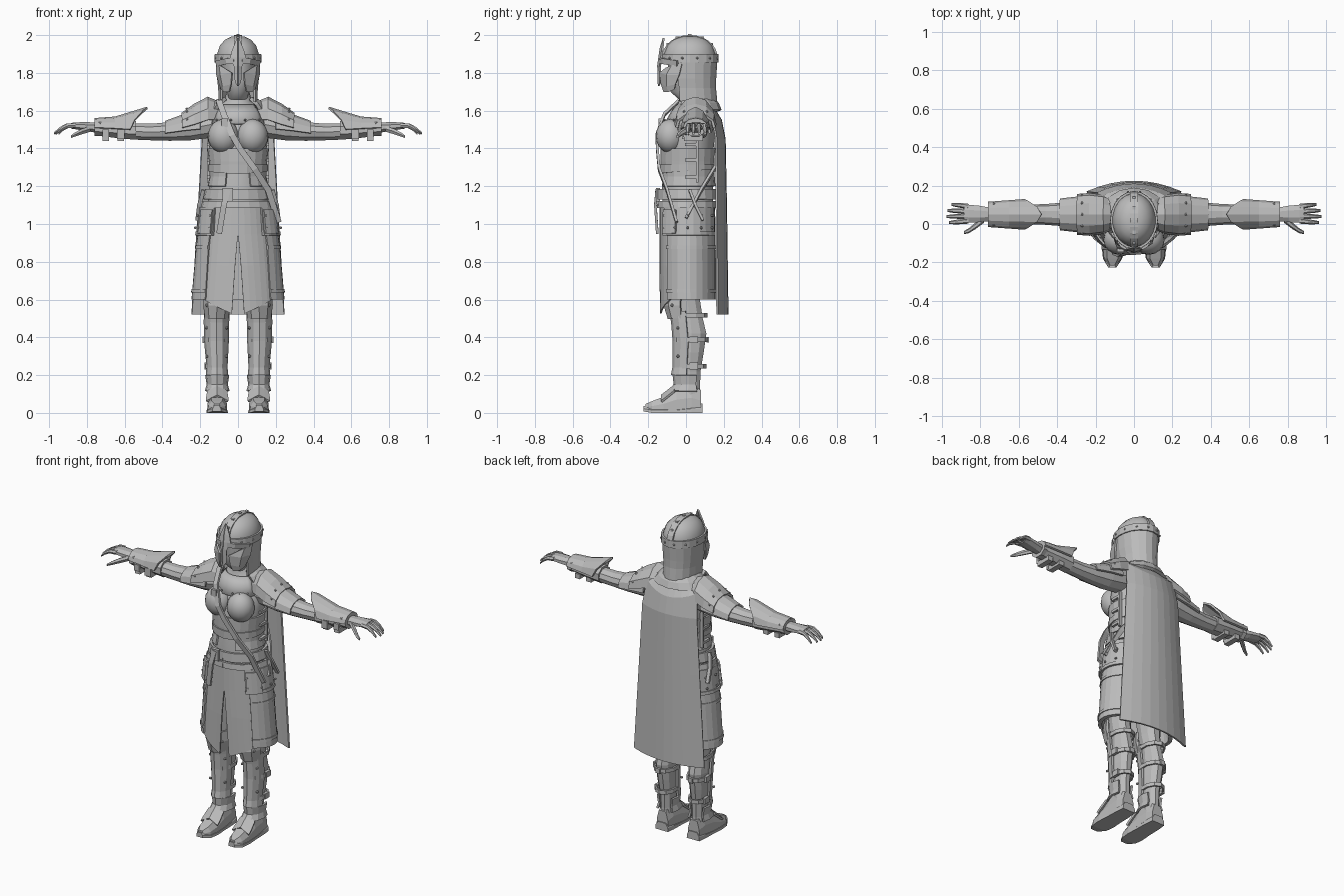
import bpy, bmesh, math
from mathutils import Vector

steel = bpy.data.materials.new("plain grey")
steel.diffuse_color = (0.5, 0.5, 0.5, 1)


def finish(name, bm, thick=0, mirror=False, smooth=0):
    bmesh.ops.recalc_face_normals(bm, faces=bm.faces[:])
    me = bpy.data.meshes.new(name)
    bm.to_mesh(me)
    bm.free()
    me.materials.append(steel)
    ob = bpy.data.objects.new(name, me)
    bpy.context.collection.objects.link(ob)
    if smooth:
        bpy.ops.object.select_all(action='DESELECT')
        ob.select_set(True)
        bpy.context.view_layer.objects.active = ob
        bpy.ops.object.shade_smooth_by_angle(angle=math.radians(smooth))
    if thick:
        m = ob.modifiers.new("thickness", 'SOLIDIFY')
        m.thickness, m.offset = thick, 0
    if mirror:
        ob.modifiers.new("mirror", 'MIRROR')
    return ob


def add_grid(bm, rows, closed=False):
    vs = [[bm.verts.new(p) for p in r] for r in rows]
    n = len(rows[0])
    for a, b in zip(vs, vs[1:]):
        for i in range(n if closed else n - 1):
            j = (i + 1) % n
            bm.faces.new((a[i], a[j], b[j], b[i]))
    if closed:
        bm.faces.new(vs[0])
        bm.faces.new(vs[-1])


def grid(name, rows, closed=False, **kw):
    bm = bmesh.new()
    add_grid(bm, rows, closed)
    return finish(name, bm, **kw)


def on(z, rx, ry, cy, a, cx=0):
    """Point on a level ellipse; angle 0 faces the front."""
    a = math.radians(a)
    return (cx + rx * math.sin(a), cy - ry * math.cos(a), z)


def loft_z(name, stations, n=16, **kw):
    """Closed body from (z, rx, ry, cy, cx) rings."""
    rows = [[on(*s[:4], 360 * (i + .5) / n, s[4] if len(s) > 4 else 0) for i in range(n)] for s in stations]
    return grid(name, rows, True, **kw)


def shell(name, stations, a0, a1, n=8, thick=.012, drop=0, **kw):
    """Curved plate through (z, rx, ry, cy, cx) arcs; drop lowers the front of the hem."""
    rows = []
    for k, s in enumerate(stations):
        row = []
        for i in range(n + 1):
            p = list(on(*s[:4], a0 + (a1 - a0) * i / n, s[4] if len(s) > 4 else 0))
            if k == len(stations) - 1:
                p[2] -= drop * (1 - i / n)
            row.append(p)
        rows.append(row)
    return grid(name, rows, thick=thick, **kw)


def ring_x(x, cy, cz, ry, rz, n=10):
    return [(x, cy + ry * math.sin(t), cz + rz * math.cos(t)) for t in (math.tau * (i + .5) / n for i in range(n))]


def loft_x(name, stations, n=10, **kw):
    return grid(name, [ring_x(*s, n) for s in stations], True, **kw)


def strap(name, pts, width, thick=.014, **kw):
    """Flat ribbon along a path, its width lying in the x-z plane."""
    pts, rows = [Vector(p) for p in pts], []
    for i, p in enumerate(pts):
        d = pts[min(i + 1, len(pts) - 1)] - pts[max(i - 1, 0)]
        w = Vector((-d.z, 0, d.x)).normalized() * width / 2
        rows.append([p - w, p + w])
    return grid(name, rows, thick=thick, **kw)


def boxes(name, items, **kw):
    bm = bmesh.new()
    for c, s in items:
        vs = bmesh.ops.create_cube(bm, size=1)['verts']
        for v in vs:
            v.co = Vector((v.co.x * s[0] + c[0], v.co.y * s[1] + c[1], v.co.z * s[2] + c[2]))
    return finish(name, bm, **kw)


def rivets(name, pts, r=.008, **kw):
    bm = bmesh.new()
    for p in pts:
        vs = bmesh.ops.create_icosphere(bm, subdivisions=1, radius=r)['verts']
        bmesh.ops.translate(bm, verts=vs, vec=p)
    return finish(name, bm, **kw)


M = dict(mirror=True)

# Head and helmet
loft_z("face", [(1.66, .05, .06, .02), (1.7, .06, .075, -.01), (1.76, .085, .1, .005), (1.88, .095, .11, .01)], 12, smooth=40)
dome = [(1.86, .112, .138, .02), (1.9, .112, .138, .02), (1.945, .097, .12, .02), (1.975, .07, .09, .02), (1.992, .035, .045, .02)]
loft_z("helmet_dome", dome, 20, smooth=40)
shell("helmet_band", [(1.855, .118, .146, .02), (1.9, .117, .145, .02)], 0, 360, 20)
ridge = [(math.radians(8 + 164 * i / 12)) for i in range(13)]
grid("helmet_ridge", [[(s * .02, .02 - .142 * math.cos(t), 1.88 + .115 * math.sin(t)) for s in (-1, 1)] for t in ridge], thick=.012)
boxes("ridge_studs", [((0, .02 - .14 * math.cos(t), 1.885 + .114 * math.sin(t)), (.016, .02, .012)) for t in ridge[2:-1:2]])
grid("nose_guard", [[(0, -.118, 1.985), (.003, -.118, 1.985)], [(0, -.135, 1.93), (.03, -.125, 1.92)],
                    [(0, -.142, 1.88), (.04, -.13, 1.88)], [(0, -.148, 1.84), (.018, -.138, 1.83)],
                    [(0, -.145, 1.73), (.014, -.135, 1.75)]], thick=.01, **M)
strap("brow_ridge", [(.02, -.136, 1.865), (.06, -.118, 1.862), (.112, -.045, 1.85)], .03, **M)
grid("cheek_guard", [[(.112, -.02, 1.85), (.095, -.075, 1.84), (.07, -.105, 1.825)],
                     [(.11, -.035, 1.79), (.09, -.1, 1.79), (.03, -.137, 1.8)],
                     [(.095, -.055, 1.74), (.078, -.1, 1.73), (.035, -.128, 1.74)],
                     [(.085, -.06, 1.715), (.07, -.09, 1.7), (.045, -.115, 1.7)]], thick=.012, **M)
shell("neck_curtain", [(1.87, .113, .14, .02), (1.77, .106, .134, .02), (1.72, .1, .128, .025), (1.645, .098, .13, .03)], 62, 298, 12)
rivets("helmet_rivets", [on(1.878, .122, .152, .02, a) for a in range(15, 360, 30)], .007)

# Torso, corset and chest
loft_z("torso", [(1.1, .16, .135, .01), (1.2, .15, .138, .008), (1.27, .138, .13, .01), (1.35, .142, .13, .012),
                 (1.46, .162, .135, .02), (1.55, .16, .118, .04), (1.61, .125, .09, .05), (1.645, .075, .07, .045),
                 (1.72, .055, .055, .03)], 18, smooth=35)
bm = bmesh.new()
for v in bmesh.ops.create_uvsphere(bm, u_segments=16, v_segments=10, radius=.082)['verts']:
    v.co = Vector((v.co.x + .077, v.co.y * .95 - .082, v.co.z * 1.1 + 1.465))
finish("breast_plate", bm, smooth=60, **M)
shell("corset_upper", [(1.4, .157, .142, .012), (1.33, .149, .14, .01), (1.3, .147, .138, .01)], 0, 360, 20, .01)
shell("corset_edge", [(1.315, .153, .145, .01), (1.295, .152, .144, .01)], 0, 180, 10, drop=.03, **M)
shell("corset_lower", [(1.31, .146, .137, .01), (1.25, .146, .137, .01), (1.2, .156, .143, .008)], 25, 335, 18, .01)
shell("collar_plate", [(1.63, .095, .085, .04), (1.59, .125, .115, .04), (1.53, .15, .14, .03)], -65, 65, 8, smooth=40)
shell("scarf", [(1.665, .085, .085, .045), (1.635, .13, .115, .05), (1.6, .16, .12, .06)], 50, 310, 10, .02)
strap("side_lacing", [(.155, .06, 1.45), (.155, .06, 1.22)], .02, **M)
boxes("side_buckles", [((.155, .03, z), (.02, .07, .016)) for z in (1.25, 1.34, 1.42)], **M)
rivets("chest_rivets", [on(1.55, .147, .146, .03, a) for a in (15, 32, 50)], .007, **M)

# Shoulder belt round front and back
strap("baldric_front", [(-.1, -.04, 1.65), (-.075, -.115, 1.58), (-.03, -.155, 1.47), (.01, -.152, 1.4), (.09, -.142, 1.29),
                        (.16, -.1, 1.18), (.215, -.05, 1.01)], .032)
strap("baldric_back", [(-.1, -.04, 1.65), (-.11, .1, 1.6), (-.04, .155, 1.45), (.08, .155, 1.3), (.165, .08, 1.18), (.21, 0, 1.03)], .03)
boxes("baldric_buckle", [((-.07, -.135, 1.53), (.035, .02, .055))])

# Belt
shell("waist_belt", [(1.185, .166, .15, .008), (1.13, .177, .152, .008)], 0, 360, 20, .016)
shell("hip_belt", [(1.12, .182, .152, .008), (1.085, .191, .155, .008)], 0, 360, 20, .014)
boxes("belt_buckle", [((-.055, -.148, 1.155), (.055, .022, .07))])
strap("belt_tail", [(-.055, -.155, 1.18), (-.075, -.162, 1.1), (-.1, -.152, .95)], .03)
strap("side_tail", [(.182, .02, 1.18), (.205, .05, 1.1), (.215, .09, 1.02)], .022, **M)

# Skirt cloth with a front slit
line = [(1.12, .175, .14, .008), (.95, .195, .142, .01), (.78, .212, .143, .01), (.6, .228, .143, .012)]
shell("skirt_back", line, 42, 180, 12, .01, **M)
rows = []
for k, (s, a0) in enumerate(zip(line, (0, 0, 4, 8))):
    rows.append([on(s[0] - (.075 * (1 - i / 5) if k == 3 else 0), s[1] + .004, s[2] + .004, s[3], a0 + (50 - a0) * i / 5) for i in range(6)])
grid("skirt_front", rows, thick=.008, **M)

# Hip plates and tassets
shell("hip_plate", [(1.09, .197, .153, .01), (.94, .213, .157, .01)], 38, 150, 9, .014, **M)
shell("hip_plate_trim", [(.96, .219, .163, .01), (.94, .221, .164, .01)], 38, 150, 9, **M)
shell("hip_pouch", [(1.075, .205, .163, .01), (.95, .222, .167, .01)], 40, 68, 3, .02, **M)
shell("tasset", [(.94, .207, .15, .01), (.88, .216, .15, .01), (.6, .24, .15, .012)], 45, 155, 9, .014, **M)
for z, r in ((.885, .221), (.655, .241)):
    shell("tasset_trim", [(z, r, .157, .01), (z - .018, r + .002, .157, .01)], 45, 155, 9, **M)
rivets("hip_rivets", [on(z, .216 if z > 1 else .226, .168, .01, a) for z in (1.045, .98) for a in (42, 66, 90, 115, 140)], **M)

# Cape
rows = []
for z, w, y, edge in ((1.6, .15, .155, .07), (1.55, .175, .185, .05), (1.45, .19, .205, .045), (1.1, .21, .212, .05), (.52, .245, .22, .055)):
    rows.append([(w * u, y - edge * u * u, z + (.045 * u * u if z > 1.5 else 0)) for u in (i / 4 - 1 for i in range(9))])
grid("cape", rows, thick=.01)

# Shoulder plates, hanging over the arm
def over_arm(stations, reach, n=6):
    return [[(x, .05 + ry * math.sin(math.radians(a)), cz + rz * math.cos(math.radians(a)))
             for a in (reach * (2 * i / n - 1) for i in range(n + 1))] for x, cz, ry, rz in stations]

grid("pauldron_upper", over_arm([(.11, 1.56, .07, .085), (.16, 1.56, .095, .107), (.23, 1.535, .105, .095), (.295, 1.515, .1, .068)], 95), thick=.014, **M)
grid("pauldron_lower", over_arm([(.2, 1.51, .092, .085), (.29, 1.5, .088, .075), (.385, 1.485, .077, .055)], 95), thick=.012, **M)
rivets("pauldron_rivets", [(.27, .05 + .105 * math.sin(a), 1.525 + .084 * math.cos(a)) for a in (-1.2, -.6, 0, .6, 1.2)], **M)

# Arms and bracers
loft_x("arm", [(.13, .05, 1.53, .075, .075), (.25, .05, 1.505, .072, .065), (.36, .05, 1.49, .062, .052), (.46, .05, 1.487, .054, .046),
               (.56, .05, 1.49, .05, .045), (.76, .05, 1.505, .036, .032)], 10, **M)
loft_x("bracer", [(.54, .05, 1.495, .062, .053), (.63, .05, 1.5, .06, .05), (.75, .05, 1.505, .052, .04)], 8, **M)
rows = []
for k, (x, cz, ry, rz) in enumerate([(.57, 1.5, .074, .075), (.65, 1.505, .068, .058), (.76, 1.51, .06, .045)]):
    row = []
    for i in range(7):
        a = math.radians(90 * (i / 3 - 1))
        c = max(0, math.cos(a)) ** 2 if k == 0 else 0
        row.append((x - .09 * c, .05 + ry * math.sin(a), cz + rz * math.cos(a) + .04 * c))
    rows.append(row)
grid("bracer_wing", rows, thick=.012, **M)
loft_x("cuff", [(.735, .05, 1.508, .058, .045), (.76, .05, 1.508, .06, .047)], 8, **M)
boxes("bracer_straps", [((x, .04, 1.455), (.035, .1, .03)) for x in (.62, .7)] + [((.62, -.014, 1.475), (.04, .016, .05)), ((.7, -.01, 1.48), (.035, .014, .04))], **M)
rivets("bracer_rivets", [(x, y, 1.535) for x in (.59, .73) for y in (-.004, .104)], .009, **M)

# Hands
loft_x("palm", [(.74, .05, 1.51, .036, .03), (.8, .052, 1.515, .046, .026), (.86, .054, 1.52, .05, .02), (.885, .054, 1.52, .046, .016)], 8, **M)
bm = bmesh.new()
for i, ext in enumerate((-.012, 0, -.005, -.025)):
    y = .016 + .025 * i
    add_grid(bm, [ring_x(x + ext * f, y + (y - .05) * f * .25, z, r, r, 6) for x, z, r, f in
                  ((.86, 1.522, .014, 0), (.91, 1.52, .013, .5), (.945, 1.503, .011, .8), (.975, 1.478, .007, 1))], True)
add_grid(bm, [ring_x(x, y, z, r, r, 6) for x, y, z, r in ((.78, .025, 1.505, .018), (.825, -.01, 1.49, .017), (.86, -.035, 1.475, .013), (.885, -.045, 1.462, .008))], True)
finish("fingers", bm, **M)

# Legs and greaves
loft_z("leg", [(.05, .042, .05, .03, .11), (.14, .04, .055, .022, .11), (.22, .042, .06, .02, .11), (.32, .052, .072, .025, .113),
               (.42, .055, .082, .03, .115), (.5, .052, .07, .022, .113), (.6, .058, .072, .005, .11), (.8, .075, .09, .005, .1), (1.1, .07, .1, .01, .075)], 10, **M)
shell("greave", [(.54, .062, .09, .005, .113), (.48, .062, .083, .01, .114), (.38, .06, .085, .02, .114), (.24, .05, .078, .012, .111), (.2, .054, .084, .01, .111)], -85, 85, 6, **M)
shell("knee_guard", [(.63, .066, .1, .0, .112), (.57, .068, .112, .0, .112), (.5, .058, .09, .0, .113)], -75, 75, 4, .014, **M)
for z, rx, ry in ((.4, .064, .09), (.26, .056, .078), (.53, .064, .085)):
    shell("greave_strap", [(z, rx, ry, .025, .114), (z - .024, rx, ry, .025, .114)], 0, 360, 10, .01, **M)
boxes("greave_buckles", [((.178, .04, .388), (.018, .045, .035)), ((.168, .04, .248), (.018, .045, .035)), ((.114, .115, .388), (.03, .014, .03))], **M)
shell("ankle_guard", [(.2, .058, .08, .015, .11), (.15, .05, .075, .015, .11), (.115, .06, .095, .01, .11)], -120, 120, 8, **M)
rivets("greave_rivets", [on(z, .064, .092, .01, a, .113) for z in (.45, .3) for a in (-55, 55)] + [on(.57, .07, .115, 0, a, .112) for a in (-50, 50)], .009, **M)

# Boots
def foot(stations):
    return [[(.11 + .1 * max(0, -y - .1) * .2 + w * u, y, z0 + h * v) for u, v in
             ((-1, 0), (1, 0), (.97, .5), (.6, 1), (-.6, 1), (-.97, .5))] for y, w, z0, h in stations]

grid("boot", foot([(.08, .04, .01, .11), (.03, .046, .01, .14), (-.05, .049, .01, .12), (-.12, .053, .01, .075), (-.18, .046, .01, .052), (-.215, .02, .015, .032)]), True, **M)
grid("sole", foot([(.087, .044, 0, .05), (.03, .05, 0, .045), (-.05, .052, 0, .03), (-.12, .057, 0, .03), (-.18, .05, 0, .03), (-.225, .022, .008, .03)]), True, **M)
grid("toe_plate", [[(x * w + .11, y, z - .03 * abs(x)) for x in (-1, -.5, 0, .5, 1)] for y, w, z in ((-.06, .05, .145), (-.11, .057, .105), (-.13, .057, .09))], thick=.012, **M)
